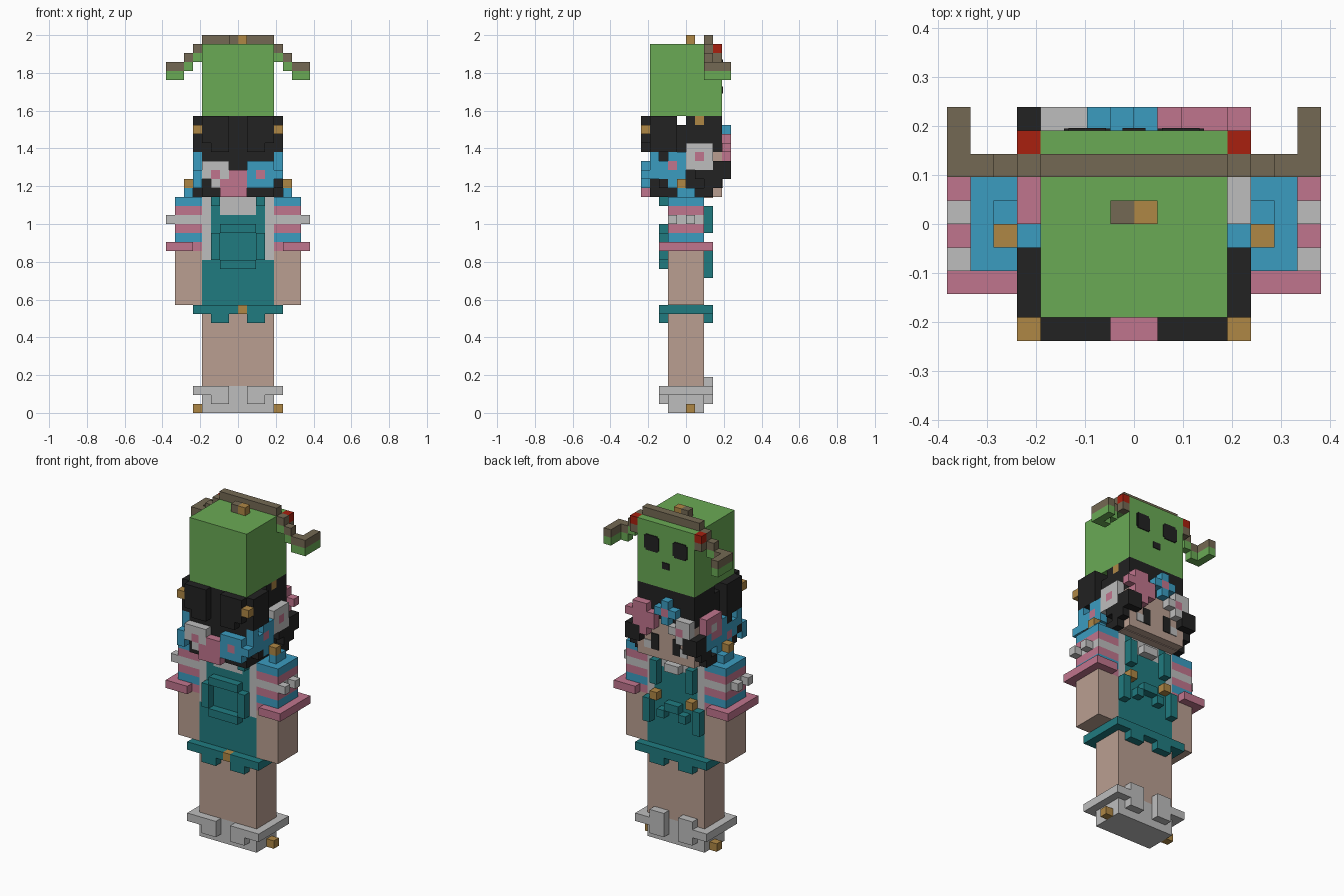
import bpy, bmesh

if "Cube" in bpy.data.objects:
    bpy.data.objects.remove(bpy.data.objects["Cube"], do_unlink=True)

U = 1 / 21  # one voxel

PALETTE = {
    "green": "6AAA55", "black": "222222", "gold": "AF8745", "blue": "3B9CC0",
    "pink": "C0758D", "light_gray": "BEBEBE", "teal": "207B80", "skin": "BA9F91",
    "brown": "746953", "red": "A8200F",
}
LETTERS = {"B": "black", "O": "gold", "U": "blue", "P": "pink", "W": "light_gray"}


def linear(h):
    v = int(h, 16) / 255
    return v / 12.92 if v < 0.04 else ((v + 0.055) / 1.055) ** 2.4


MATS = {}
for name, code in PALETTE.items():
    m = bpy.data.materials.new(name)
    m.use_nodes = True
    col = (linear(code[:2]), linear(code[2:4]), linear(code[4:]), 1)
    m.diffuse_color = col
    node = m.node_tree.nodes["Principled BSDF"]
    node.inputs["Base Color"].default_value = col
    node.inputs["Roughness"].default_value = 0.9
    MATS[name] = m


def part(name, boxes):
    """One object from coloured boxes: (colour, x range, y range, z range) in voxels."""
    bm = bmesh.new()
    used = []
    for colour, xr, yr, zr in boxes:
        if colour not in used:
            used.append(colour)
        old = set(bm.faces)
        verts = bmesh.ops.create_cube(bm, size=1)["verts"]
        for v in verts:
            v.co = [(r[0] + r[1]) / 2 + c * (r[1] - r[0]) for c, r in zip(v.co, (xr, yr, zr))]
            v.co *= U
        for f in set(bm.faces) - old:
            f.material_index = used.index(colour)
    mesh = bpy.data.meshes.new(name)
    bm.to_mesh(mesh)
    bm.free()
    for c in used:
        mesh.materials.append(MATS[c])
    obj = bpy.data.objects.new(name, mesh)
    bpy.context.collection.objects.link(obj)
    return obj


def mirrored(boxes):
    return boxes + [(c, (-x[1], -x[0]), y, z) for c, x, y, z in boxes]


def both_faces(boxes):
    return boxes + [(c, x, (-y[1], -y[0]), z) for c, x, y, z in boxes]


def shell(name, rows, place):
    """Voxel layer from a letter map, top row first."""
    boxes = []
    for r, row in enumerate(rows):
        for c, ch in enumerate(row):
            if ch in LETTERS:
                xr, yr = place((c - 5, c - 4))
                boxes.append((LETTERS[ch], xr, yr, (32 - r, 33 - r)))
    part(name, boxes)


# legs and shoes
part("legs", [("skin", (-4, 4), (-2, 2), (3, 12))])
part("shoes", [("light_gray", (-4, 4), (-2, 2), (0, 3))] + mirrored(
    both_faces([("light_gray", (1, 5), (2, 3), (2, 3)),
                ("light_gray", (1, 3), (2, 3), (1, 2))])
    + [("light_gray", (4, 5), (-2, 2), (2, 3)),
       ("light_gray", (1, 3), (2, 3), (3, 4)),
       ("gold", (4, 5), (0, 1), (0, 1))]))

# body with shirt showing beside the dress
part("body", [("teal", (-4, 4), (-2, 2), (12, 17)),
              ("teal", (-3, 3), (-2, 2), (17, 22)),
              ("light_gray", (-2, 2), (-2, 2), (22, 24))]
     + mirrored([("light_gray", (3, 4), (-2, 2), (17, 24)),
                 ("teal", (2, 3), (-2, 2), (22, 24))]))
part("skirt_hem", [("teal", (-1, 1), (2, 3), (11, 12)),
                   ("teal", (-1, 0), (-3, -2), (11, 12)),
                   ("gold", (0, 1), (-3, -2), (11, 12)),
                   ("teal", (-4, 4), (-2.1, 2.1), (11, 12))]
     + mirrored(both_faces([("teal", (3, 5), (2, 3), (11, 12)),
                            ("teal", (1, 3), (2, 3), (10, 12))])
                + [("teal", (4, 5), (-2, 2), (11, 12))]))
part("front_pocket", [("teal", (-2, 2), (-3, -2), (20, 21)),
                      ("teal", (-2, 2), (-3, -2), (16, 17))]
     + mirrored([("teal", (2, 3), (-3, -2), (17, 20)),
                 ("teal", (2, 3), (-3, -2), (23, 24))]))
part("back_straps", [("teal", (-1, 1), (2, 3), (17, 18)),
                     ("light_gray", (-1, 1), (2, 3), (22, 23))]
     + mirrored([("teal", (2, 3), (2, 3), (20, 23)),
                 ("gold", (2, 3), (2, 3), (18, 19)),
                 ("teal", (1, 2), (2, 3), (16, 17)),
                 ("teal", (3, 4), (2, 3), (15, 18))]))

# arms, striped sleeves, cuffs and shoulder charms
part("arms", mirrored([("skin", (4, 7), (-2, 2), (12, 18))]))
stripes = ["pink", "blue", "pink", "light_gray", "pink", "blue"]
part("sleeves", mirrored([(c, (4, 7), (-2, 2), (18 + i, 19 + i))
                          for i, c in enumerate(stripes)]))
part("cuffs", mirrored(both_faces([("pink", (5, 8), (2, 3), (18, 19))])
                       + [("pink", (7, 8), (-2, 2), (18, 19))]))
part("sleeve_studs", mirrored([("light_gray", (7, 8), (y, y + 1), (21, 22)) for y in (-2, 0)]))
part("shoulder_charms", mirrored([("blue", (5, 6), (-1, 1), (24, 25)),
                                  ("gold", (5, 6), (-1, 0), (25, 26))]))

# head and face
part("head", [("black", (-4, 4), (-4, 3), (24, 32)),
              ("black", (-4, 4), (3, 4), (29, 32)),
              ("skin", (-4, 4), (3, 4), (24, 29)),
              ("skin", (-4, 4), (-1, 3), (23.9, 24))])
part("eyes", mirrored([("black", (1, 2), (4, 4.1), (25, 27)),
                       ("light_gray", (2, 3), (4, 4.1), (25, 26))]))
part("hair_top", [("black", (-4, 4), (-4, -1), (32, 33)),
                  ("black", (-4, 4), (0, 1), (32, 33)),
                  ("black", (-4, 3), (1, 2), (32, 33)),
                  ("gold", (3, 4), (1, 2), (32, 33)),
                  ("black", (-4, 4), (2, 4), (32, 33))])

# hair and flower wreath around the head
shell("front_hair_and_flowers", [
    ".BBB..BBB.",
    "OBBB..BBBO",
    ".BBB..BBB.",
    "..BB..BB..",
    "..........",
    ".WWW..UUU.",
    "UWPWPPUPUU",
    "U.WPPPUUU.",
    "...PPP....",
], lambda c: (c, (-5, -4)))
shell("left_hair_and_flowers", [
    ".BBB......",
    ".BBB......",
    ".BBB......",
    ".BBB.WWW..",
    ".U.UUWPW..",
    ".UUPUWWWBB",
    ".UUUU.BBBB",
    "..BU...BB.",
    "......BB..",
], lambda c: ((4, 5), c))
shell("right_hair_and_flowers", [
    ".BBB......",
    ".BBB......",
    ".BBB......",
    ".BBB.PPP..",
    ".U.BUPWP..",
    ".UUUUPPUBB",
    ".BUPUUUUBB",
    "..BU.U.BB.",
    "......BB..",
], lambda c: ((-5, -4), c))
shell("back_hair_and_flowers", [
    "..........",
    "....U.....",
    "...UPU.PP.",
    ".WW.U.PPPP",
    ".WPW..PPP.",
    ".BW....PB.",
    ".B......B.",
], lambda c: (c, (4, 5)))

# green block hat with a painted face
part("block_hat", [("green", (-4, 4), (-4, 4), (33, 41))])
part("hat_face", [("black", (-0.5, 0.5), (4, 4.1), (35.5, 36.3))]
     + mirrored([("black", (1.2, 2.8), (4, 4.1), (37.3, 39.3)),
                 ("black", (1, 3), (4, 4.08), (37.5, 39.1))]))

# hat crest, stepped horns and berries
part("hat_crest", [("brown", (-4, 4), (2, 3), (41, 42)),
                   ("brown", (-1, 0), (0, 1), (41, 42)),
                   ("gold", (0, 1), (0, 1), (41, 42))])
horn = []
for x0, x1, z in ((4, 5, 40), (5, 6, 39), (6, 8, 38)):
    horn += [("brown", (x0, x1), (2, 3), (z, z + 1)),
             ("green", (x0, x1), (2, 3), (z - 1, z))]
horn += [("brown", (7, 8), (3, 5), (38, 39)), ("green", (7, 8), (3, 5), (37, 38))]
part("horns", mirrored(horn))
part("berries", mirrored([("red", (4, 5), (3, 4), (40, 41)),
                          ("brown", (4, 5), (3, 4), (39, 40))]))
